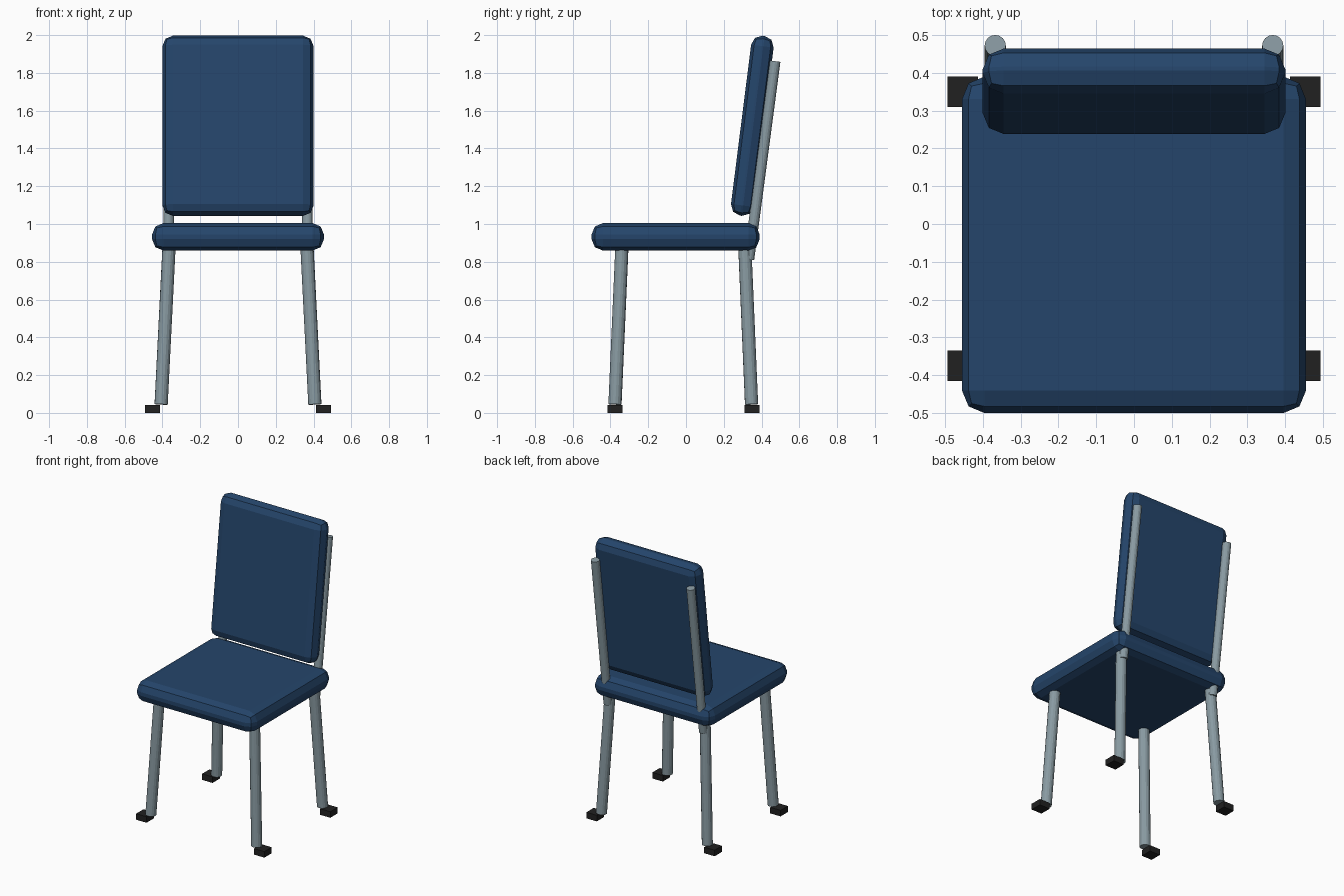
import bpy, bmesh, math
from mathutils import Vector, Matrix

if "Cube" in bpy.data.objects:
    bpy.data.objects.remove(bpy.data.objects["Cube"])


def material(name, rgb):
    m = bpy.data.materials.new(name)
    m.diffuse_color = (*rgb, 1)
    m.use_nodes = True
    m.node_tree.nodes["Principled BSDF"].inputs["Base Color"].default_value = m.diffuse_color
    return m


BLUE = material("blue fabric", (0.018, 0.06, 0.147))
GREY = material("grey metal", (0.25, 0.325, 0.36))
BLACK = material("black rubber", (0.015, 0.015, 0.015))


def finish(bm, name, mat):
    me = bpy.data.meshes.new(name)
    bm.to_mesh(me)
    bm.free()
    me.materials.append(mat)
    ob = bpy.data.objects.new(name, me)
    bpy.context.collection.objects.link(ob)
    return ob


def box(name, size, centre, mat, bevel=0, tilt=0):
    bm = bmesh.new()
    bmesh.ops.create_cube(bm, size=1)
    bmesh.ops.scale(bm, vec=size, verts=bm.verts)
    if bevel:
        bmesh.ops.bevel(bm, geom=bm.edges[:], offset=bevel, segments=2,
                        profile=0.5, affect='EDGES')
    bm.transform(Matrix.Translation(centre) @ Matrix.Rotation(tilt, 4, 'X'))
    return finish(bm, name, mat)


def rod(name, a, b, r, mat):
    a, b = Vector(a), Vector(b)
    bm = bmesh.new()
    bmesh.ops.create_cone(bm, cap_ends=True, segments=16, radius1=r, radius2=r,
                          depth=(b - a).length)
    rot = (b - a).to_track_quat('Z', 'Y').to_matrix().to_4x4()
    bm.transform(Matrix.Translation((a + b) / 2) @ rot)
    return finish(bm, name, mat)


# cushions
box("seat", (0.91, 0.89, 0.145), (0, -0.055, 0.932), BLUE, 0.06)
box("backrest", (0.80, 0.12, 0.96), (0, 0.351, 1.52), BLUE, 0.055, -math.radians(7.2))

for s, side in ((-1, "left"), (1, "right")):
    # rods carrying the backrest
    rod(side + "_back_post", (s * 0.367, 0.333, 0.812), (s * 0.367, 0.472, 1.862), 0.028, GREY)
    # splayed legs and their feet
    for part, top_y, low_y, foot_y in (("front", -0.34, -0.376, -0.375),
                                       ("back", 0.312, 0.347, 0.35)):
        rod(f"{part}_{side}_leg", (s * 0.407, low_y, 0.045), (s * 0.366, top_y, 0.862), 0.035, GREY)
        box(f"{part}_{side}_foot", (0.08, 0.08, 0.042), (s * 0.453, foot_y, 0.021), BLACK)
